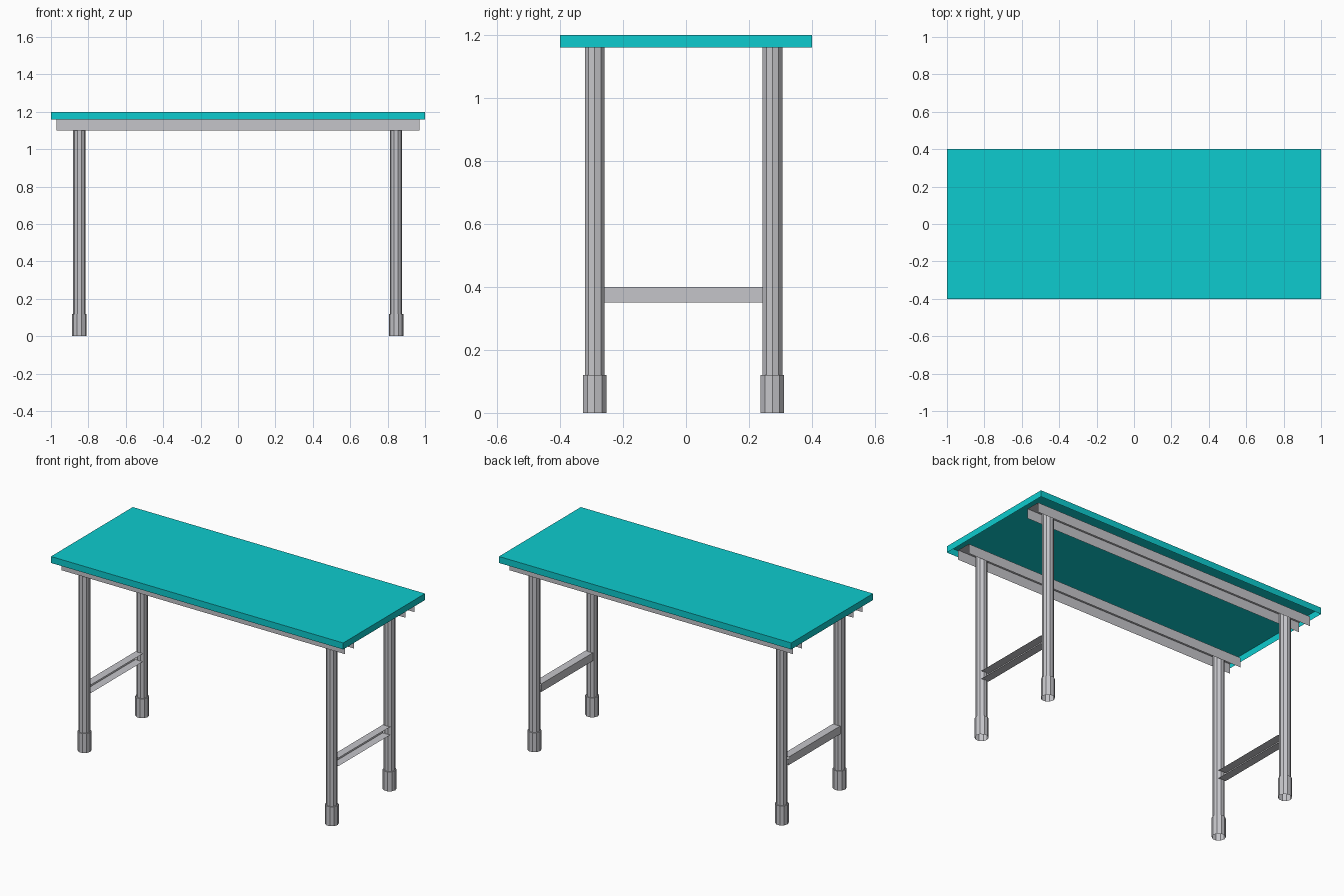
import bpy, bmesh, math

if "Cube" in bpy.data.objects:
    bpy.data.objects.remove(bpy.data.objects["Cube"])


def material(name, rgb):
    m = bpy.data.materials.new(name)
    m.diffuse_color = (*rgb, 1)
    m.use_nodes = True
    m.node_tree.nodes["Principled BSDF"].inputs["Base Color"].default_value = m.diffuse_color
    return m


TEAL = material("teal", (0.004, 0.60, 0.62))
STEEL = material("steel grey", (0.56, 0.56, 0.59))


def finish(name, bm, mat):
    me = bpy.data.meshes.new(name)
    bm.to_mesh(me)
    bm.free()
    me.materials.append(mat)
    ob = bpy.data.objects.new(name, me)
    bpy.context.collection.objects.link(ob)
    return ob


def sweep(name, start, end, mat):
    """Folded sheet: joins matching points of two open profiles."""
    bm = bmesh.new()
    a = [bm.verts.new(p) for p in start]
    b = [bm.verts.new(p) for p in end]
    for i in range(len(a) - 1):
        bm.faces.new((a[i], a[i + 1], b[i + 1], b[i]))
    return finish(name, bm, mat)


def leg(name, x, y):
    """Ten-sided tube with a wider foot sleeve, open at the bottom."""
    bm = bmesh.new()
    n = 10
    rings = []
    for r, z in ((0.039, 0), (0.039, 0.12), (0.033, 0.12), (0.033, 1.16)):
        rings.append([bm.verts.new((x + r * math.cos(2 * math.pi * i / n),
                                    y + r * math.sin(2 * math.pi * i / n), z))
                      for i in range(n)])
    for lo, hi in zip(rings, rings[1:]):
        for i in range(n):
            j = (i + 1) % n
            bm.faces.new((lo[i], lo[j], hi[j], hi[i]))
    return finish(name, bm, STEEL)


# Table top: shallow tray, open underneath
bm = bmesh.new()
bmesh.ops.create_cube(bm, size=1)
for v in bm.verts:
    v.co = (v.co.x * 2, v.co.y * 0.8, 1.18 + v.co.z * 0.04)
bm.normal_update()
bmesh.ops.delete(bm, geom=[f for f in bm.faces if f.normal.z < -0.5],
                 context='FACES_ONLY')
finish("table_top", bm, TEAL)

# Long rails: sheet channels opening downward over the legs
for side, s in (("front", -1), ("back", 1)):
    prof = [(0.34 * s, 1.10), (0.34 * s, 1.16), (0.25 * s, 1.16), (0.25 * s, 1.10)]
    sweep(side + "_rail", [(-0.97, y, z) for y, z in prof],
          [(0.97, y, z) for y, z in prof], STEEL)

# Legs and cross braces (braces are channels opening to +x)
for side, x in (("left", -0.848), ("right", 0.845)):
    leg("front_leg_" + side, x, -0.29)
    leg("back_leg_" + side, x, 0.2745)
    prof = [(x + 0.025, 0.35), (x - 0.025, 0.35), (x - 0.025, 0.40), (x + 0.025, 0.40)]
    sweep("cross_brace_" + side, [(px, -0.262, z) for px, z in prof],
          [(px, 0.246, z) for px, z in prof], STEEL)
